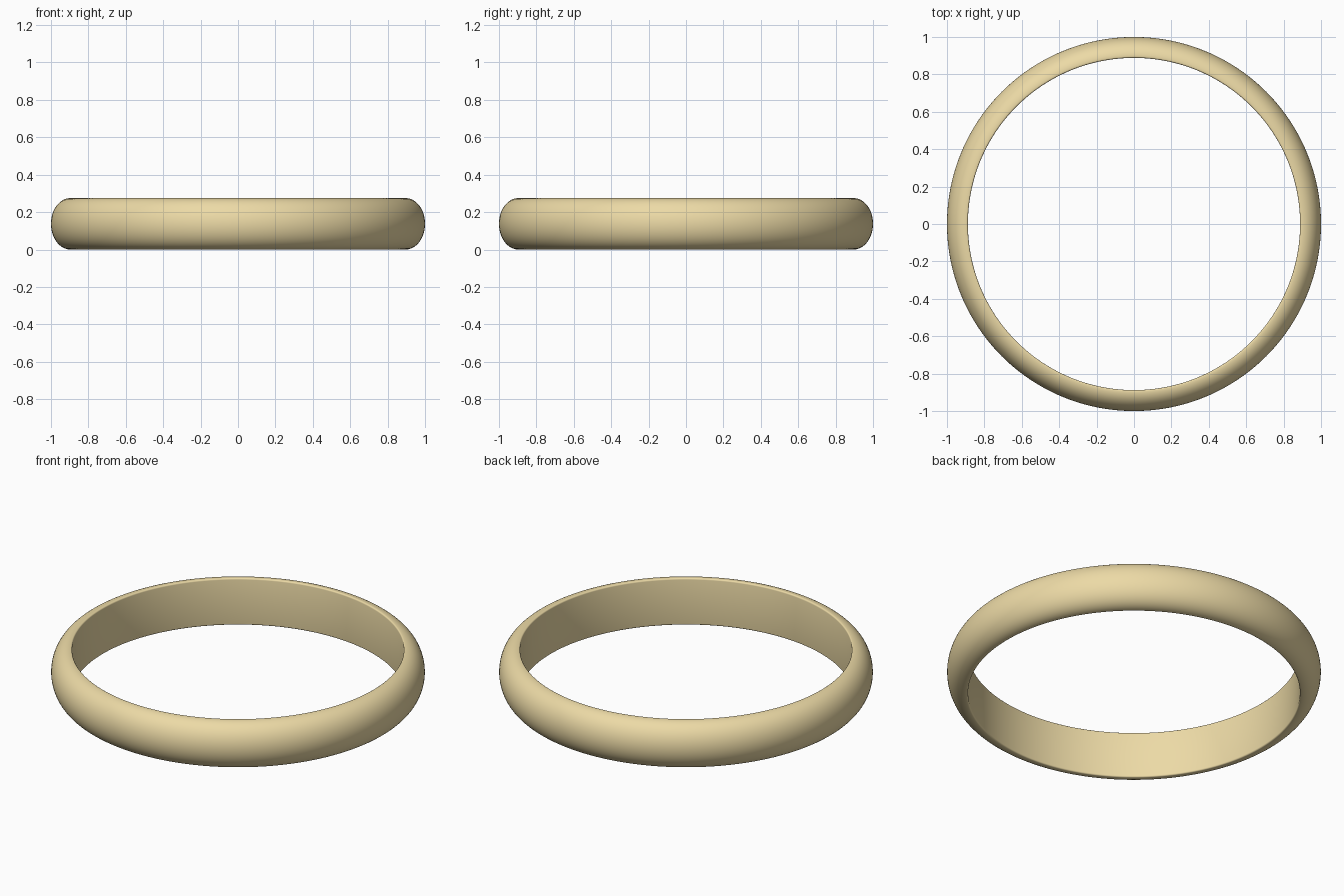
import bpy, bmesh, math

if "Cube" in bpy.data.objects:
    bpy.data.objects.remove(bpy.data.objects["Cube"])

R_OUT, R_IN, H = 1.0, 0.888, 0.275
LIP = 0.008          # small rounding at the inner rims
SEGMENTS = 192
ARC = 32

# D-shaped cross-section: domed outside, straight inside, softened rims
half = H / 2
centre = R_IN + LIP
profile = []
for i in range(ARC + 1):
    a = -math.pi / 2 + math.pi * i / ARC
    profile.append((centre + (R_OUT - centre) * math.cos(a), half + half * math.sin(a)))
for i in range(1, 5):
    a = math.pi / 2 * (1 + i / 4)
    profile.append((centre + LIP * math.cos(a), H - LIP + LIP * math.sin(a)))
for i in range(4):
    a = math.pi + math.pi / 2 * i / 4
    profile.append((centre + LIP * math.cos(a), LIP + LIP * math.sin(a)))

# Sweep the section around the vertical axis
bm = bmesh.new()
rings = []
for s in range(SEGMENTS):
    t = 2 * math.pi * s / SEGMENTS
    rings.append([bm.verts.new((r * math.cos(t), r * math.sin(t), z)) for r, z in profile])
n = len(profile)
for s in range(SEGMENTS):
    a, b = rings[s], rings[(s + 1) % SEGMENTS]
    for i in range(n):
        j = (i + 1) % n
        bm.faces.new((a[i], b[i], b[j], a[j]))
bmesh.ops.recalc_face_normals(bm, faces=bm.faces)

mesh = bpy.data.meshes.new("ring_band")
bm.to_mesh(mesh)
bm.free()
band = bpy.data.objects.new("ring_band", mesh)
bpy.context.collection.objects.link(band)

# Warm gold colour
gold = bpy.data.materials.new("pale_gold")
gold.diffuse_color = (0.84, 0.70, 0.38, 1)
gold.use_nodes = True
gold.node_tree.nodes["Principled BSDF"].inputs["Base Color"].default_value = gold.diffuse_color
mesh.materials.append(gold)

# Smooth shading
bpy.context.view_layer.objects.active = band
band.select_set(True)
bpy.ops.object.shade_smooth_by_angle(angle=math.radians(40))
